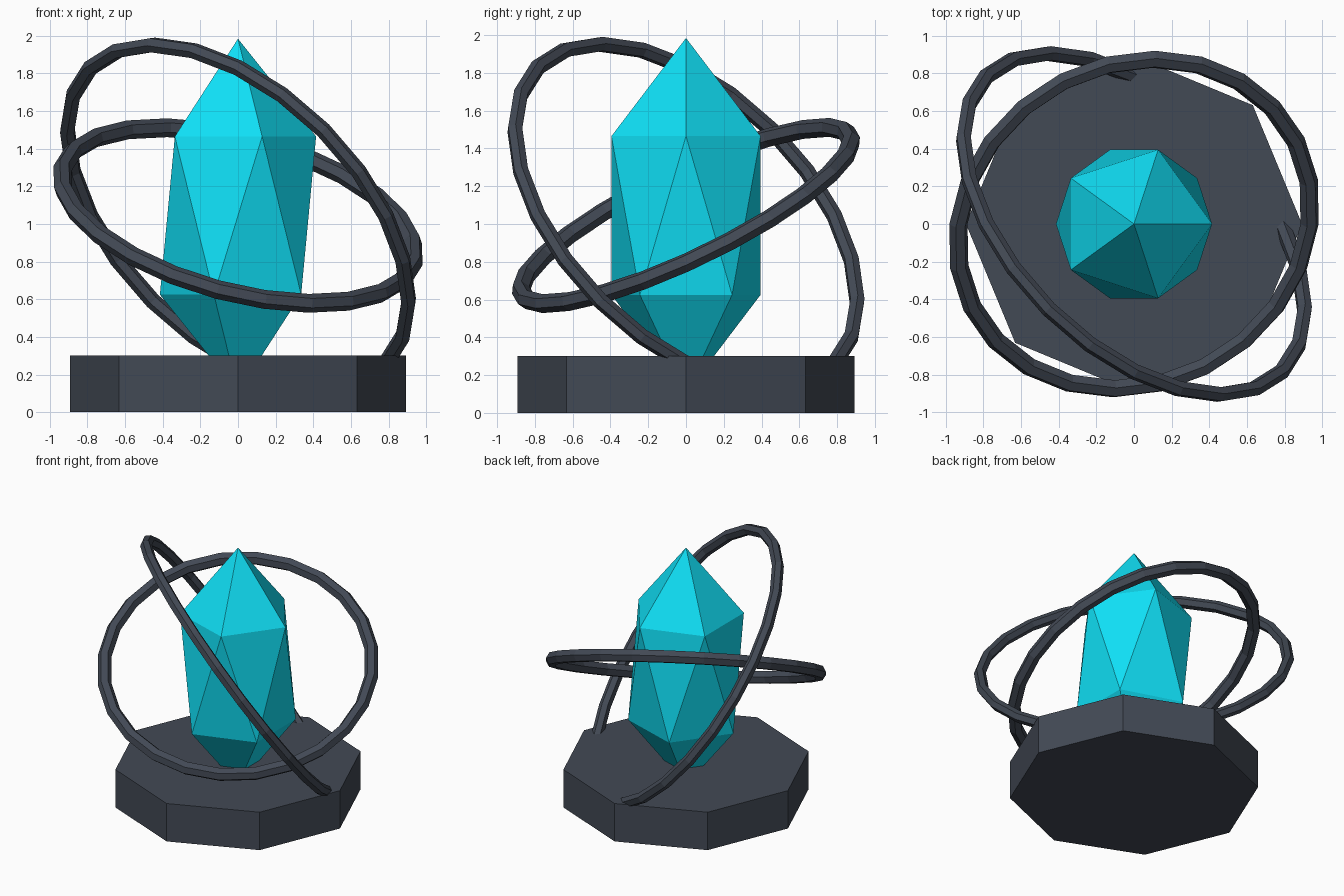
import bpy
from math import radians

cube = bpy.data.objects.get("Cube")
if cube:
    bpy.data.objects.remove(cube, do_unlink=True)

CENTRE_Z = 1.045


def make_material(name, rgb, roughness):
    mat = bpy.data.materials.new(name)
    mat.use_nodes = True
    colour = (*rgb, 1)
    mat.diffuse_color = colour
    shader = mat.node_tree.nodes["Principled BSDF"]
    shader.inputs["Base Color"].default_value = colour
    shader.inputs["Roughness"].default_value = roughness
    return mat


def finish(name, mat):
    """Name the new object, give it a material and keep its facets flat."""
    obj = bpy.context.object
    obj.name = obj.data.name = name
    obj.data.materials.append(mat)
    bpy.ops.object.shade_flat()
    return obj


def add_ring(name, major, minor, tilt_x, tilt_y):
    bpy.ops.mesh.primitive_torus_add(
        major_radius=major, minor_radius=minor,
        major_segments=24, minor_segments=6,
        location=(0, 0, CENTRE_Z),
        rotation=(radians(tilt_x), radians(tilt_y), 0))
    return finish(name, slate)


slate = make_material("slate", (0.055, 0.067, 0.09), 0.6)
cyan = make_material("cyan_crystal", (0.005, 0.74, 0.92), 0.3)

# Octagonal pedestal
bpy.ops.mesh.primitive_cylinder_add(vertices=8, radius=0.893, depth=0.3,
                                    location=(0, 0, 0.15))
finish("pedestal", slate)

# Faceted crystal: a stretched icosahedron sunk into the pedestal
bpy.ops.mesh.primitive_ico_sphere_add(subdivisions=1, radius=0.464,
                                      location=(0, 0, CENTRE_Z))
crystal = finish("crystal", cyan)
crystal.scale.z = 2.025

# Two tilted orbit rings; the larger one dips into the pedestal
add_ring("inner_ring", 0.966, 0.05, 25, 15)
add_ring("outer_ring", 1.11, 0.043, -35.3, 45)
